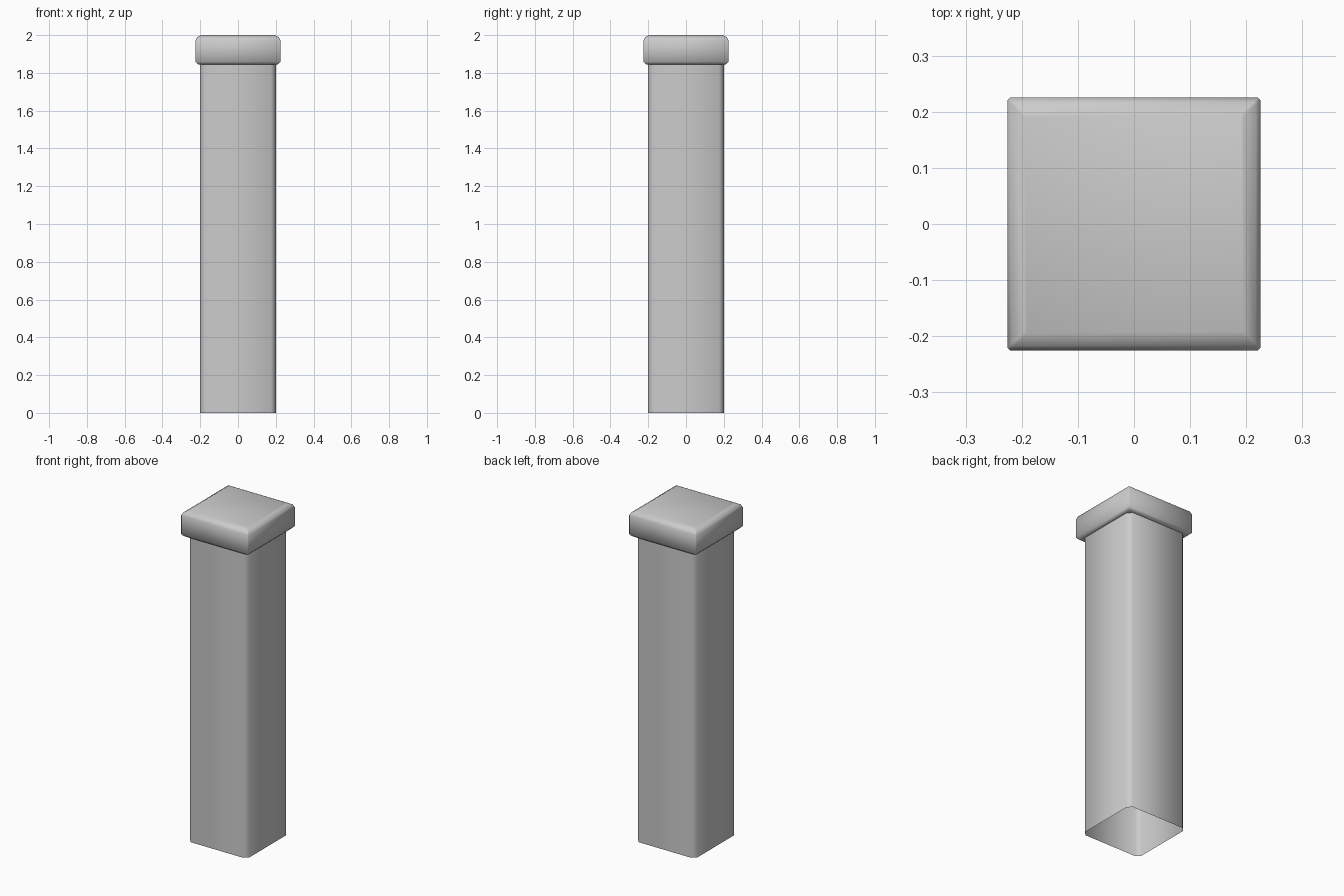
import bpy, bmesh, math

if "Cube" in bpy.data.objects:
    bpy.data.objects.remove(bpy.data.objects["Cube"])


def ring(bm, half, cut, z):
    # square cross-section with clipped corners
    a, b = half, half - cut
    pts = [(b, -a), (a, -b), (a, b), (b, a), (-b, a), (-a, b), (-a, -b), (-b, -a)]
    return [bm.verts.new((x, y, z)) for x, y in pts]


def loft(name, sections, close_top=False):
    bm = bmesh.new()
    rings = [ring(bm, *s) for s in sections]
    for lo, hi in zip(rings, rings[1:]):
        for i in range(8):
            j = (i + 1) % 8
            bm.faces.new((lo[i], lo[j], hi[j], hi[i]))
    if close_top:
        bm.faces.new(rings[-1])
    mesh = bpy.data.meshes.new(name)
    bm.to_mesh(mesh)
    bm.free()
    obj = bpy.data.objects.new(name, mesh)
    bpy.context.collection.objects.link(obj)
    bpy.context.view_layer.objects.active = obj
    obj.select_set(True)
    bpy.ops.object.shade_smooth_by_angle(angle=math.radians(50))
    obj.select_set(False)
    return obj


# Hollow shaft, open at the bottom
loft("post_shaft", [(0.2, 0.025, 0), (0.2, 0.025, 1.85)])

# Cap with small lower chamfer and wider upper chamfer
loft("post_cap", [
    (0.2, 0.025, 1.845),
    (0.212, 0.005, 1.845),
    (0.225, 0.004, 1.858),
    (0.225, 0.004, 1.972),
    (0.217, 0.004, 1.988),
    (0.195, 0.004, 2.0),
], close_top=True)
